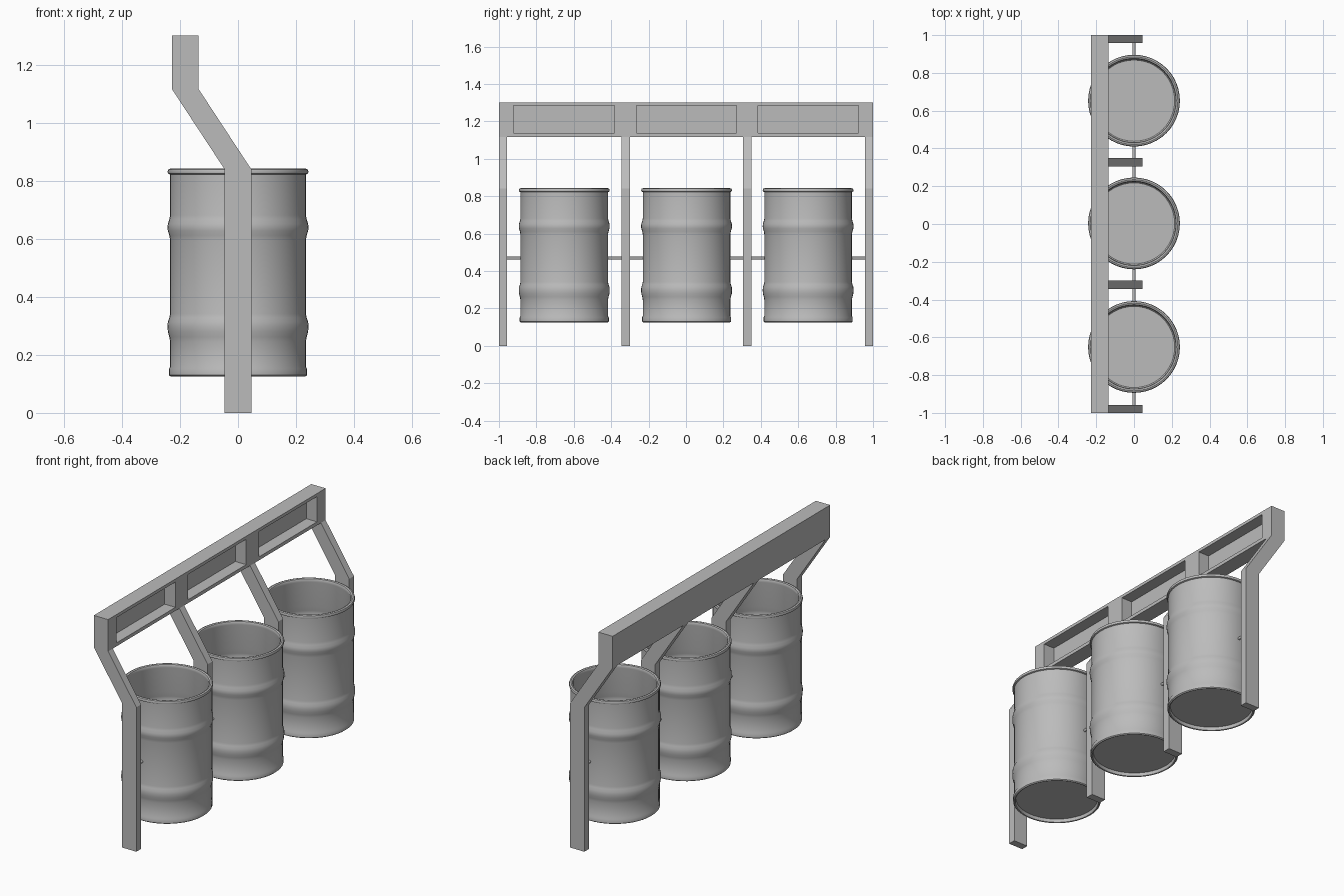
import bpy, bmesh, math
from mathutils import Vector

if "Cube" in bpy.data.objects:
    bpy.data.objects.remove(bpy.data.objects["Cube"])

steel = bpy.data.materials.new("grey_steel")
steel.diffuse_color = (0.5, 0.5, 0.5, 1)
steel.use_nodes = True
steel.node_tree.nodes["Principled BSDF"].inputs["Base Color"].default_value = steel.diffuse_color


def finish(name, bm, smooth=False):
    bmesh.ops.recalc_face_normals(bm, faces=bm.faces[:])
    me = bpy.data.meshes.new(name)
    bm.to_mesh(me)
    bm.free()
    me.materials.append(steel)
    if smooth:
        me.polygons.foreach_set("use_smooth", [True] * len(me.polygons))
        me.set_sharp_from_angle(angle=math.radians(40))
    ob = bpy.data.objects.new(name, me)
    bpy.context.collection.objects.link(ob)
    return ob


def loft(name, rings, smooth=False):
    """Skin a list of equal-length point rings and cap both ends."""
    bm = bmesh.new()
    vs = [[bm.verts.new(p) for p in ring] for ring in rings]
    n = len(rings[0])
    for a, b in zip(vs, vs[1:]):
        for i in range(n):
            j = (i + 1) % n
            bm.faces.new((a[i], a[j], b[j], b[i]))
    bm.faces.new(vs[0])
    bm.faces.new(vs[-1])
    return finish(name, bm, smooth)


def circle(r, z, y, n=48):
    return [(r * math.cos(2 * math.pi * i / n),
             y + r * math.sin(2 * math.pi * i / n), z) for i in range(n)]


# Cranked posts: one side section followed upwards
POSTS = [(-1.0, -0.957), (-0.345, -0.30), (0.305, 0.35), (0.957, 1.0)]
PATH = [(0, 0), (0, 0.84), (-0.182, 1.117), (-0.182, 1.302)]
for k, (y0, y1) in enumerate(POSTS):
    loft(f"post_{k + 1}", [[(x - 0.046, y0, z), (x + 0.046, y0, z),
                            (x + 0.046, y1, z), (x - 0.046, y1, z)] for x, z in PATH])


# Header trays between the posts, recessed on the barrel side
def rect(x, y0, y1, z0, z1):
    return [(x, y0, z0), (x, y1, z0), (x, y1, z1), (x, y0, z1)]


for k in range(3):
    y0, y1 = POSTS[k][1], POSTS[k + 1][0]
    opening = (y0 + 0.036, y1 - 0.036, 1.137, 1.284)
    loft(f"header_tray_{k + 1}", [rect(-0.228, y0, y1, 1.117, 1.302),
                                  rect(-0.136, y0, y1, 1.117, 1.302),
                                  rect(-0.136, *opening),
                                  rect(-0.205, *opening)])

# Open barrels: lathe profile (radius, z) from under the floor, outside, over the lip, inside
PROFILE = [(0.222, 0.145), (0.226, 0.127), (0.232, 0.125), (0.238, 0.130), (0.238, 0.152),
           (0.234, 0.160), (0.234, 0.245), (0.237, 0.262), (0.242, 0.280), (0.243, 0.298),
           (0.242, 0.314), (0.237, 0.328), (0.234, 0.342),
           (0.234, 0.595), (0.237, 0.612), (0.242, 0.628), (0.243, 0.640),
           (0.242, 0.652), (0.237, 0.668), (0.234, 0.682),
           (0.234, 0.822), (0.241, 0.825), (0.243, 0.832), (0.240, 0.840), (0.232, 0.843),
           (0.224, 0.840), (0.220, 0.832), (0.222, 0.822),
           (0.222, 0.682), (0.230, 0.652), (0.231, 0.640), (0.230, 0.628), (0.222, 0.595),
           (0.222, 0.342), (0.230, 0.314), (0.231, 0.298), (0.230, 0.280), (0.222, 0.245),
           (0.222, 0.165), (0.215, 0.157)]
BARRELS = (-0.651, 0.003, 0.653)
for k, y in enumerate(BARRELS):
    loft(f"barrel_{k + 1}", [circle(r, z, y) for r, z in PROFILE], True)

# Pivot pins from each post to the barrel walls
for k, y in enumerate(BARRELS):
    for side, a, b in (("a", POSTS[k][1] - 0.005, y - 0.229),
                       ("b", y + 0.229, POSTS[k + 1][0] + 0.005)):
        ring = [(0.008 * math.cos(math.pi * i / 6), 0.469 + 0.008 * math.sin(math.pi * i / 6))
                for i in range(12)]
        loft(f"pivot_pin_{k + 1}{side}", [[(x, yy, z) for x, z in ring] for yy in (a, b)], True)
